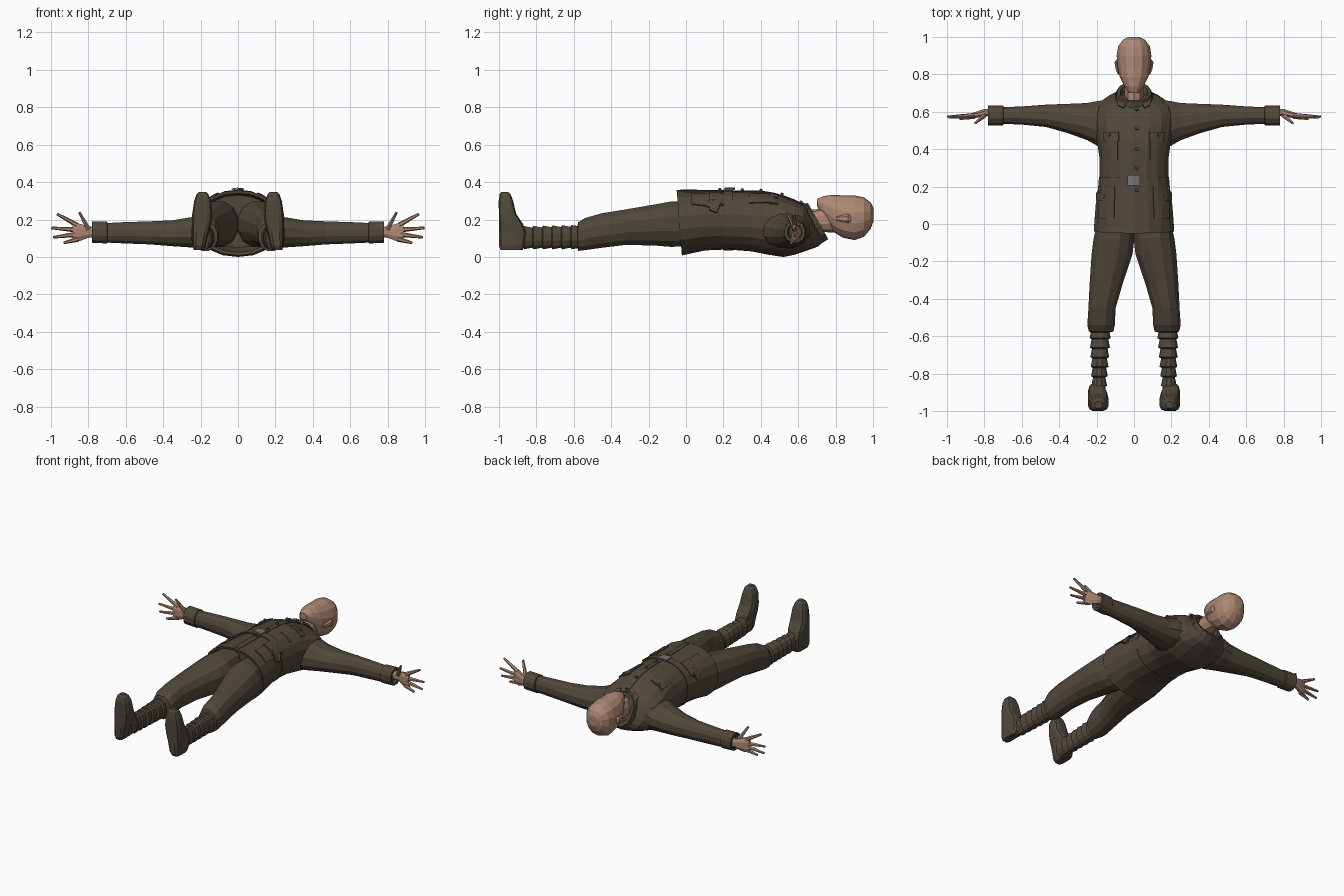
import bpy, bmesh, math
from mathutils import Vector
from mathutils.bvhtree import BVHTree

if "Cube" in bpy.data.objects:
    bpy.data.objects.remove(bpy.data.objects["Cube"])


def material(name, red, green, blue):
    mat = bpy.data.materials.new(name)
    mat.use_nodes = True
    colour = (red, green, blue, 1)
    mat.diffuse_color = colour
    mat.node_tree.nodes["Principled BSDF"].inputs["Base Color"].default_value = colour
    return mat


CLOTH = material("brown wool", .08, .064, .044)
SKIN = material("skin", .42, .245, .17)
BUTTON = material("button metal", .1, .1, .12)
STEEL = material("buckle steel", .17, .17, .175)


def finish(name, bm, mat, mirrored=False):
    """Turn a bmesh into a flat shaded object, optionally mirrored across x."""
    mesh = bpy.data.meshes.new(name)
    bm.to_mesh(mesh)
    bm.free()
    mesh.materials.append(mat)
    obj = bpy.data.objects.new(name, mesh)
    bpy.context.collection.objects.link(obj)
    if mirrored:
        mirror = obj.modifiers.new("mirror", "MIRROR")
        mirror.use_mirror_merge = False
    return obj


def loft(name, axis, rings, mat, sides=12, power=2.2, mirrored=False):
    """Skin rounded rings; each is (position, low u, high u, low v, high v, slant)."""
    bm = bmesh.new()
    loops = []
    for pos, u0, u1, v0, v1, *slant in rings:
        loop = []
        for i in range(sides):
            angle = 2 * math.pi * (i + .5) / sides
            c, s = math.cos(angle), math.sin(angle)
            cu = math.copysign(abs(c) ** (2 / power), c)
            sv = math.copysign(abs(s) ** (2 / power), s)
            u = (u0 + u1) / 2 + cu * (u1 - u0) / 2
            v = (v0 + v1) / 2 + sv * (v1 - v0) / 2
            along = pos - (slant[0] * sv * (v1 - v0) / 2 if slant else 0)
            point = {"x": (along, u, v), "y": (u, along, v), "z": (u, v, along)}[axis]
            loop.append(bm.verts.new(point))
        loops.append(loop)
    for a, b in zip(loops, loops[1:]):
        for i in range(sides):
            j = (i + 1) % sides
            bm.faces.new((a[i], a[j], b[j], b[i]))
    bm.faces.new(loops[0])
    bm.faces.new(loops[-1])
    bmesh.ops.recalc_face_normals(bm, faces=bm.faces)
    return finish(name, bm, mat, mirrored)


def even(rings):
    """Rings given by half width become rings centred on x."""
    return [(pos, -half, half, *rest) for pos, half, *rest in rings]


# Jacket, with a hollow hem
jacket = loft("jacket", "y", even([
    (.06, .185, .05, .33), (-.033, .2, .025, .34, .08), (-.036, .218, .008, .357, .08),
    (.1, .208, .035, .354), (.22, .187, .04, .352), (.35, .187, .03, .352),
    (.44, .2, .012, .347), (.52, .215, 0, .325), (.58, .22, .012, .302),
    (.635, .205, .035, .28, .1), (.67, .15, .055, .275, .3), (.685, .1, .08, .27, .5),
]), CLOTH, sides=18)
loft("belt", "y", even([(y, half, .034, .36) for y, half in
     ((.2, .185), (.2, .194), (.25, .19), (.25, .18))]), CLOTH, sides=18)

# Standing collar
loft("collar", "y", even([
    (.65, .115, .06, .278, .5), (.705, .092, .095, .288, .56),
    (.703, .075, .115, .27, .56), (.67, .065, .12, .255, .5),
]), CLOTH, sides=14)

# Head and neck
loft("neck", "y", even([(.62, .05, .11, .25), (.7, .052, .135, .255),
                        (.79, .055, .13, .28)]), SKIN, sides=10)
loft("head", "y", even([
    (.7, .026, .27, .31), (.735, .052, .205, .325), (.785, .078, .135, .332),
    (.84, .09, .102, .328), (.9, .095, .09, .328), (.95, .087, .108, .318),
    (.985, .06, .15, .292), (1, .03, .19, .262),
]), SKIN, sides=14)
loft("ears", "y", [(.8, .075, .088, .195, .215), (.83, .078, .1, .185, .222),
                   (.865, .082, .106, .18, .23), (.88, .085, .095, .19, .22)],
     SKIN, sides=6, mirrored=True)

# Sleeves and cuffs
loft("sleeves", "x", [
    (.12, .4, .67, .05, .25), (.19, .41, .662, .045, .235), (.25, .445, .65, .048, .215),
    (.35, .482, .645, .055, .198), (.47, .517, .64, .065, .192),
    (.6, .53, .63, .07, .188), (.72, .535, .625, .076, .182),
], CLOTH, mirrored=True)
loft("cuffs", "x", [
    (.695, .54, .62, .08, .18), (.7, .526, .634, .07, .19), (.78, .525, .636, .074, .192),
    (.78, .54, .62, .09, .176), (.76, .55, .61, .1, .166),
], CLOTH, mirrored=True)

# Hands
loft("palms", "x", [
    (.75, .575, .62, .105, .165), (.8, .575, .616, .1, .165),
    (.85, .565, .6, .08, .182), (.885, .565, .588, .085, .178),
], SKIN, sides=8, mirrored=True)


def rod(name, start, end, r0, r1, mat, sides=6, mirrored=False):
    """Tapered cylinder between two points."""
    start, end = Vector(start), Vector(end)
    way = end - start
    bm = bmesh.new()
    bmesh.ops.create_cone(bm, cap_ends=True, segments=sides, radius1=r0, radius2=r1,
                          depth=way.length)
    turn = way.to_track_quat("Z", "Y").to_matrix()
    for v in bm.verts:
        v.co = turn @ v.co + (start + end) / 2
    return finish(name, bm, mat, mirrored)


for finger, base, tip in (
        ("thumb", (.8, .58, .15), (.848, .54, .238)),
        ("index_finger", (.86, .58, .17), (.968, .574, .23)),
        ("middle_finger", (.87, .58, .145), (.998, .574, .155)),
        ("ring_finger", (.87, .576, .12), (.988, .57, .105)),
        ("little_finger", (.855, .574, .095), (.932, .562, .075))):
    rod(finger + "s", base, tip, .014, .007, SKIN, mirrored=True)

# Breeches, bloused over the knees
loft("breeches", "y", [
    (.05, .005, .19, .055, .3), (-.08, -.005, .22, .05, .3), (-.16, .004, .23, .057, .285),
    (-.32, .058, .24, .062, .257), (-.45, .096, .246, .046, .236),
    (-.54, .1, .252, .034, .21), (-.575, .108, .243, .03, .188), (-.58, .13, .23, .05, .165),
], CLOTH, mirrored=True)

# Wrapped gaiters: overlapping tapered bands
wraps = []
for i in range(6):
    t = i / 5
    top = -.565 - .051 * i
    for y, grow in ((top, -.004), (top - .045, .005)):
        wraps.append((y, .128 + .02 * t - grow, .234 - .01 * t + grow,
                      .044 - grow, .168 - .006 * t + grow))
loft("gaiters", "y", wraps, CLOTH, mirrored=True)

# Boots, toes pointing up
loft("boot_ankles", "y", [(-.84, .15, .225, .045, .16), (-.93, .15, .235, .042, .18)],
     CLOTH, mirrored=True)
loft("boots", "z", [
    (.038, .185, .238, -.99, -.87), (.06, .172, .244, -1, -.86), (.13, .155, .246, -1, -.85),
    (.175, .143, .247, -1, -.868), (.23, .136, .246, -1, -.905),
    (.3, .143, .235, -1, -.922), (.335, .158, .222, -.995, -.935),
    (.348, .17, .208, -.985, -.95),
], CLOTH, power=3.5, mirrored=True)

# Details laid onto the front of the jacket
surface = BVHTree.FromPolygons([v.co for v in jacket.data.vertices],
                               [p.vertices for p in jacket.data.polygons])


def on_jacket(x, y):
    hit, normal, *_ = surface.ray_cast(Vector((x, y, 1)), Vector((0, 0, -1)))
    return (hit, normal) if hit else (Vector((x, y, .27)), Vector((0, 0, 1)))


def patch(name, corners, lift, mat, steps=4, mirrored=True):
    """Thin four cornered plate that follows the jacket."""
    a, b, c, d = (Vector(p) for p in corners)
    bm = bmesh.new()
    grid = []
    for i in range(steps + 1):
        left, right = a.lerp(d, i / steps), b.lerp(c, i / steps)
        row = []
        for j in range(steps + 1):
            hit, normal = on_jacket(*left.lerp(right, j / steps))
            row.append(bm.verts.new(hit + normal * lift))
        grid.append(row)
    for low, high in zip(grid, grid[1:]):
        for j in range(steps):
            bm.faces.new((low[j], low[j + 1], high[j + 1], high[j]))
    obj = finish(name, bm, mat, mirrored)
    solid = obj.modifiers.new("thickness", "SOLIDIFY")
    solid.thickness, solid.offset = .009, -1
    return obj


def box(x0, x1, y0, y1):
    return (x0, y0), (x1, y0), (x1, y1), (x0, y1)


patch("button_placket", box(-.002, .03, -.03, .63), .004, CLOTH, 12, False)
patch("breast_pockets", box(.085, .155, .34, .48), .005, CLOTH)
patch("breast_pocket_flaps", box(.08, .16, .445, .49), .009, CLOTH)
patch("hip_pockets", box(.105, .185, .03, .17), .006, CLOTH)
patch("hip_pocket_flaps", box(.1, .192, .125, .2), .012, CLOTH)
patch("collar_wings", ((.055, .615), (.085, .63), (.1, .69), (.03, .665)), .014, CLOTH)
patch("belt_buckle", box(-.032, .03, .205, .262), .018, STEEL, 2, False)


def button(name, x, y, mirrored=False):
    hit, normal = on_jacket(x, y)
    rod(name, hit, hit + normal * .016, .01, .007, BUTTON, 8, mirrored)


for row, y in enumerate((.18, .3, .4, .51, .61)):
    button(f"front_button_{row}", .015, y)
button("breast_pocket_buttons", .13, .475, True)
button("hip_pocket_buttons", .155, .145, True)
